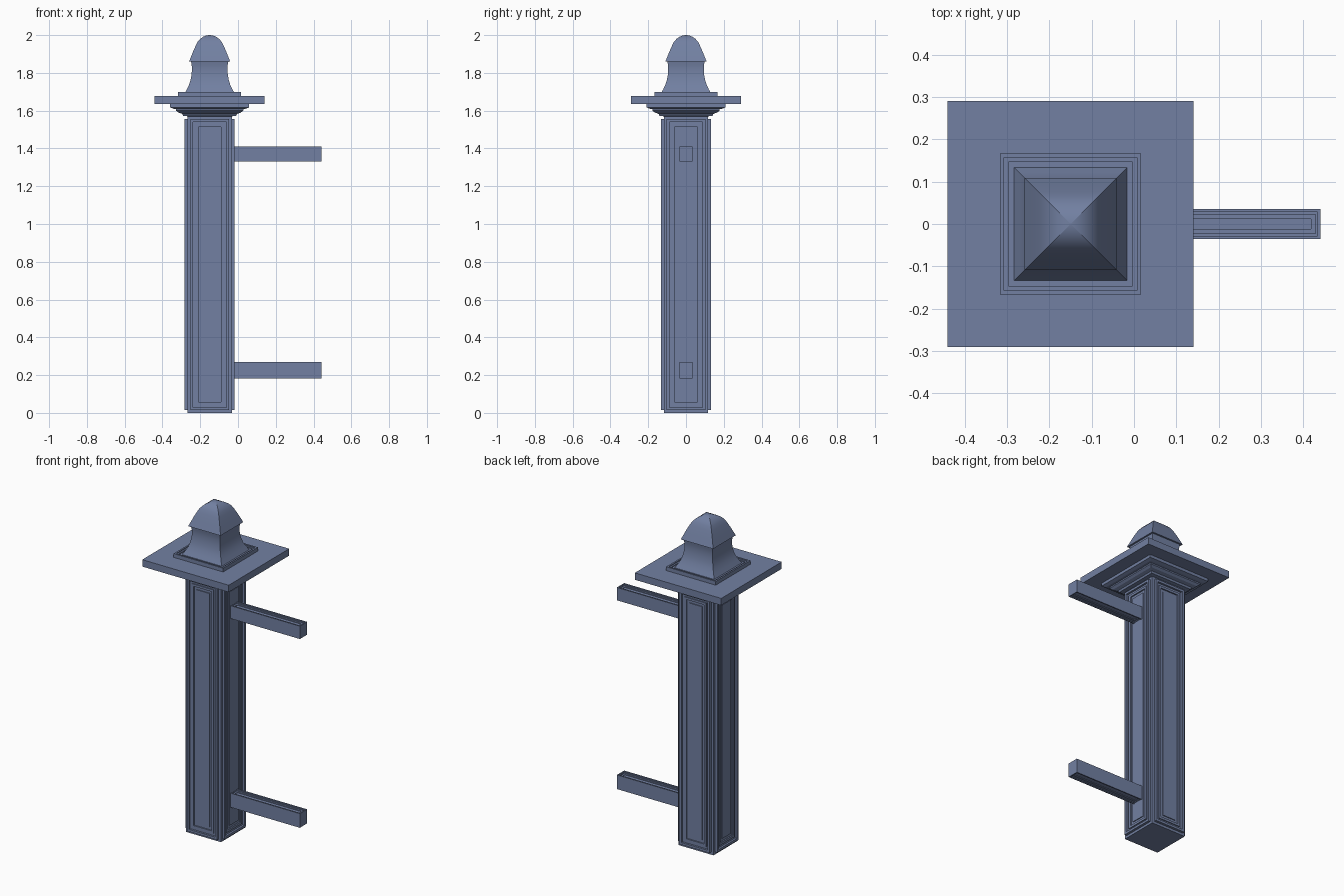
import bpy, bmesh
from mathutils import Vector

if "Cube" in bpy.data.objects:
    bpy.data.objects.remove(bpy.data.objects["Cube"])

CX = -0.15  # post axis

# Blue-grey paint
paint = bpy.data.materials.new("blue_grey_paint")
paint.diffuse_color = (0.168, 0.216, 0.36, 1)
paint.use_nodes = True
paint.node_tree.nodes["Principled BSDF"].inputs["Base Color"].default_value = paint.diffuse_color


def finish(bm, name):
    bmesh.ops.recalc_face_normals(bm, faces=bm.faces)
    me = bpy.data.meshes.new(name)
    bm.to_mesh(me)
    bm.free()
    me.materials.append(paint)
    ob = bpy.data.objects.new(name, me)
    bpy.context.collection.objects.link(ob)
    return ob


def panelled_box(name, lo, hi, steps, axes):
    """Box whose faces across the given axes carry square-stepped nested frames (inset, depth)."""
    lo, hi = Vector(lo), Vector(hi)
    bm = bmesh.new()
    bmesh.ops.create_cube(bm, size=1)
    for v in bm.verts:
        v.co = Vector([v.co[i] * (hi[i] - lo[i]) + (hi[i] + lo[i]) / 2 for i in range(3)])
    bm.normal_update()
    for f in list(bm.faces):
        n = f.normal.copy()
        if not any(abs(n[a]) > 0.9 for a in axes):
            continue
        for inset, depth in steps:
            bmesh.ops.inset_region(bm, faces=[f], thickness=inset, use_even_offset=True)
            if depth:
                f = bmesh.ops.extrude_discrete_faces(bm, faces=[f])['faces'][0]
                bmesh.ops.translate(bm, verts=f.verts, vec=n * depth)
    return finish(bm, name)


def square_loft(name, profile, smooth=False):
    """Stack of squares (half width, z) around the post axis."""
    bm = bmesh.new()
    rings = [[bm.verts.new((CX + sx * h, sy * h, z))
              for sx, sy in ((-1, -1), (1, -1), (1, 1), (-1, 1))] for h, z in profile]
    for a, b in zip(rings, rings[1:]):
        for i in range(4):
            j = (i + 1) % 4
            bm.faces.new((a[i], a[j], b[j], b[i])).smooth = smooth
            bm.edges.get((a[i], b[i])).smooth = False  # crisp corner ridges
    for ring in (rings[0], rings[-1]):
        bm.faces.new(ring)
        for i in range(4):
            bm.edges.get((ring[i], ring[i - 1])).smooth = not smooth or ring is rings[-1]
    return finish(bm, name)


# Post with raised frames and stepped panels
panelled_box("post", (CX - 0.117, -0.117, 0), (CX + 0.117, 0.117, 1.57),
             [(0.015, 0.015), (0.014, -0.012), (0.014, 0.006), (0.014, -0.008),
              (0.017, 0.005)], axes=(0, 1))

# Rails with shallow stepped channels above and below
for name, z0, z1 in (("lower_rail", 0.183, 0.269), ("upper_rail", 1.332, 1.41)):
    panelled_box(name, (-0.035, -0.035, z0), (0.441, 0.035, z1),
                 [(0.007, -0.004), (0.005, -0.004), (0.011, -0.004)], axes=(2,))

# Stepped moulding under the cap
square_loft("cap_moulding", [(0.115, 1.55), (0.115, 1.57), (0.14, 1.572), (0.145, 1.583),
                             (0.165, 1.59), (0.178, 1.60), (0.178, 1.608), (0.19, 1.61),
                             (0.209, 1.617), (0.209, 1.637)])
# Cap slab and plinth with sunken steps
square_loft("cap_slab", [(0.291, 1.635), (0.291, 1.677)])
square_loft("finial_plinth", [(0.167, 1.67), (0.167, 1.70), (0.157, 1.70), (0.157, 1.695),
                              (0.147, 1.695), (0.147, 1.69), (0.13, 1.69)])
# Finial: flared neck and domed top
square_loft("finial_neck", [(0.136, 1.685), (0.121, 1.712), (0.109, 1.737), (0.101, 1.763),
                            (0.096, 1.79), (0.094, 1.815), (0.095, 1.84), (0.099, 1.862)], True)
square_loft("finial_dome", [(0.109, 1.86), (0.099, 1.885), (0.087, 1.915), (0.074, 1.944),
                            (0.064, 1.964), (0.05, 1.98), (0.035, 1.991), (0.018, 1.998),
                            (0.002, 2.0)], True)
